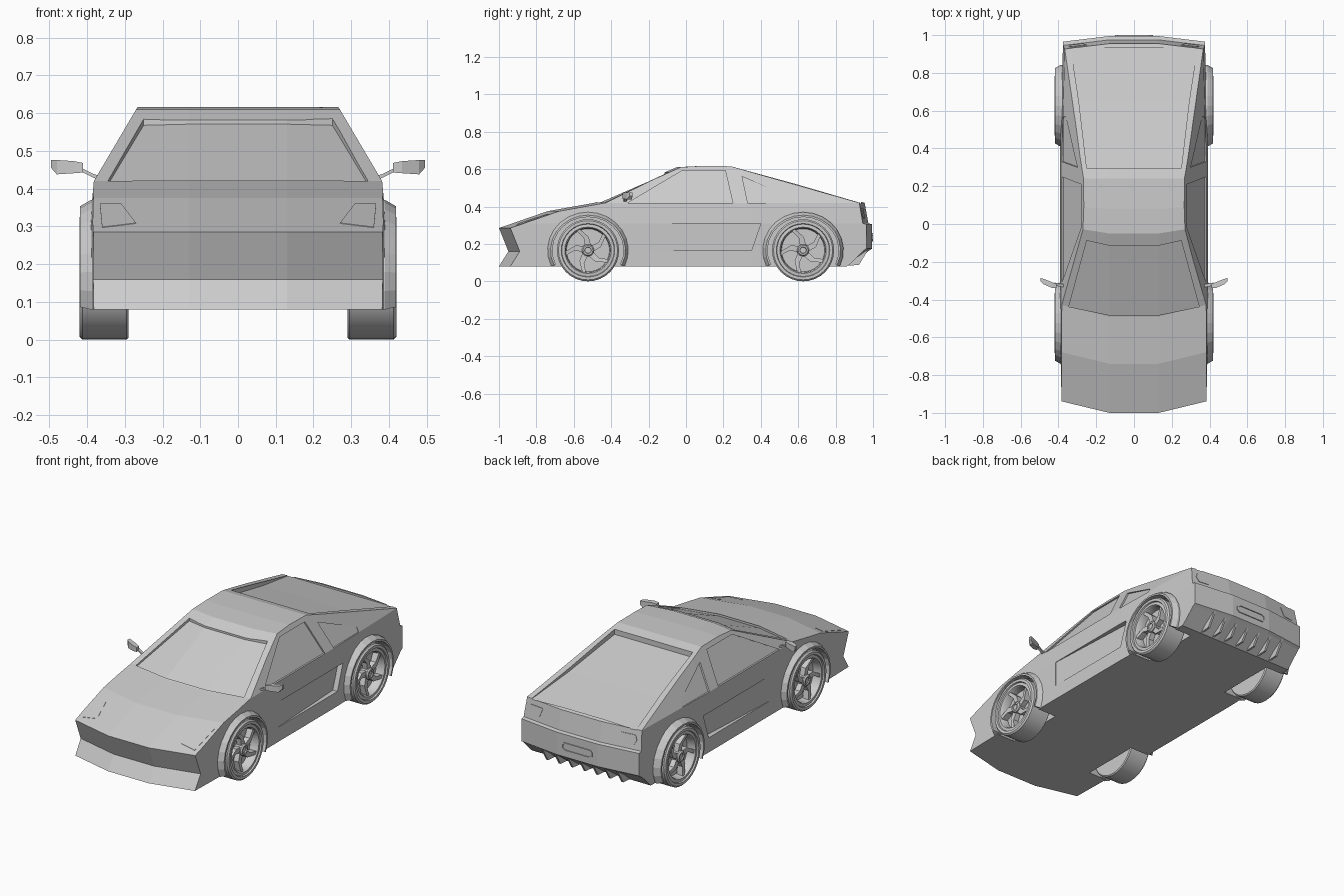
import bpy, bmesh
from math import sin, cos, pi, radians

if "Cube" in bpy.data.objects:
    bpy.data.objects.remove(bpy.data.objects["Cube"])


def loft(name, sections, smooth=False):
    """Bridge equal-length closed loops and cap both ends."""
    bm = bmesh.new()
    rows = [[bm.verts.new(p) for p in s] for s in sections]
    n = len(rows[0])
    for a, b in zip(rows, rows[1:]):
        for i in range(n):
            j = (i + 1) % n
            bm.faces.new((a[i], a[j], b[j], b[i]))
    bm.faces.new(rows[0])
    bm.faces.new(rows[-1])
    bmesh.ops.recalc_face_normals(bm, faces=bm.faces)
    me = bpy.data.meshes.new(name)
    bm.to_mesh(me)
    bm.free()
    ob = bpy.data.objects.new(name, me)
    bpy.context.collection.objects.link(ob)
    if smooth:
        bpy.ops.object.select_all(action='DESELECT')
        ob.select_set(True)
        bpy.context.view_layer.objects.active = ob
        bpy.ops.object.shade_smooth_by_angle(angle=radians(30))
    return ob


def boolean(ob, tool, op='DIFFERENCE'):
    tool.hide_render = True
    m = ob.modifiers.new("cut", 'BOOLEAN')
    m.operation, m.object, m.solver = op, tool, 'EXACT'
    bpy.context.view_layer.objects.active = ob
    bpy.ops.object.modifier_apply(modifier=m.name)
    bpy.data.objects.remove(tool)


def ring(x, cy, cz, ry, rz, n):
    return [(x, cy + ry * cos(2 * pi * i / n), cz + rz * sin(2 * pi * i / n)) for i in range(n)]


# body: bowed side profile (y, z, shift of y at the outer sides)
profile = [(-1, .285, .07), (-.74, .375, .07), (-.49, .42, .07), (-.05, .61, .045),
           (.08, .617, .02), (.24, .615, 0), (.955, .42, -.035), (.975, .31, -.035),
           (.995, .305, -.035), (.995, .175, -.035), (.98, .165, -.035), (.86, .08, 0),
           (-1, .08, .07), (-.95, .16, .07)]
body = loft("car_body", [[(x, y + (b if abs(x) > .2 else 0), z) for y, z, b in profile]
                         for x in (-.42, -.13, .13, .42)])

# body: cross-section with sloped upper sides, tapering at both ends
SLOPE = .59


def cross(y, w):
    half = [(w + .008, 0), (w + .01, .31), (w, .42), (w - SLOPE * .25, .67)]
    return [(x, y, z) for x, z in half] + [(-x, y, z) for x, z in reversed(half)]


boolean(body, loft("side_trim", [cross(-1.1, .37), cross(-.55, .382), cross(.35, .382),
                                 cross(1.1, .362)]), 'INTERSECT')


# recessed windscreen
def screen_section(xb, yb, xt, yt, zb, zt):
    return [(xb, yb, zb - .012), (xt, yt, zt - .012), (xt, yt, zt + .06), (xb, yb, zb + .06)]


outer = (-.438, -.088, .422, .58)
inner = (-.482, -.115, .4235, .583)
cols = [(-.345, -.25, outer), (-.13, -.13, inner), (.13, .13, inner), (.345, .25, outer)]
boolean(body, loft("windscreen_cutter",
                   [screen_section(xb, o[0], xt, o[1], o[2], o[3]) for xb, xt, o in cols]))

# recessed rear window and deck between the side rails
boolean(body, loft("rear_cutter", [[(-w, y, z), (w, y, z), (w, y, .72), (-w, y, .72)]
                                   for y, w, z in ((.295, .25, .57), (.65, .292, .48),
                                                   (.935, .335, .416))]))

# side windows, door scoops and wheel wells
windows = [[(-.31, .42), (-.02, .592), (.21, .592), (.25, .42)],
           [(.30, .56), (.57, .445), (.565, .42), (.33, .42)]]
scoop = [(-.2, .31, .001), (.4, .31, .03), (.35, .165, .03), (-.2, .165, .001)]
AXLES = (-.524, .626)
CZ = .166
for s in (-1, 1):
    for pts in windows:
        boolean(body, loft("window_cutter", [
            [(s * (.382 - SLOPE * (z - .42) + d), y, z) for y, z in pts] for d in (-.01, .06)]))
    boolean(body, loft("scoop_cutter", [[(s * (.391 - d), y, z) for y, z, d in scoop],
                                        [(s * .45, y, z) for y, z, d in scoop]]))
    for cy in AXLES:
        boolean(body, loft("well_cutter", [ring(s * x, cy, CZ, .2, .188, 32) for x in (.27, .5)]))

for s in (-1, 1):
    for cy, end in zip(AXLES, ("front", "rear")):
        # arch flare following the wheel well
        lip = [(.36, 0), (.418, 0), (.418, .01), (.39, .026), (.36, .026)]
        arch = []
        for i in range(17):
            a = radians(-25 + 230 * i / 16)
            arch.append([(s * x, cy + (.19 + d) * cos(a), CZ + (.178 + d) * sin(a)) for x, d in lip])
        loft(end + "_arch_flare", arch)

        # tyre with dished rim
        turned = [(.29, .13), (.29, .16), (.295, .166), (.412, .166), (.42, .158), (.42, .143),
                  (.412, .14), (.414, .124), (.405, .118), (.365, .115)]
        loft(end + "_wheel", [ring(s * x, cy, CZ, r, r, 32) for x, r in turned], True)
        loft(end + "_hub", [ring(s * x, cy, CZ, r, r, 20)
                            for x, r in ((.36, .034), (.405, .032), (.412, .026), (.412, .018),
                                         (.406, .016))], True)
        # five swept spokes
        for k in range(5):
            sections = []
            for r, sweep, w, x in ((.022, 0, .016, .398), (.07, 8, .014, .402), (.121, 26, .010, .408)):
                a = radians(90 + 72 * k + sweep)
                sections.append([(s * px, cy + r * cos(a) - t * sin(a), CZ + r * sin(a) + t * cos(a))
                                 for px, t in ((x, -w), (x, w), (.37, w), (.37, -w))])
            loft(end + "_spoke", sections)

    # door mirror: stalk and housing
    loft("mirror_stalk", [[(s * x, y - .008, z), (s * x, y + .008, z), (s * x, y + .008, z + .01),
                           (s * x, y - .008, z + .01)]
                          for x, y, z in ((.365, -.325, .423), (.385, -.325, .43), (.42, -.318, .448))])
    loft("mirror_housing", [[(s * x, y0, z0), (s * x, y1, z0), (s * x, y1, z1), (s * x, y0, z1)]
                            for x, y0, y1, z0, z1 in ((.41, -.34, -.318, .443, .468),
                                                      (.435, -.338, -.308, .441, .473),
                                                      (.48, -.318, -.29, .438, .476),
                                                      (.495, -.302, -.286, .455, .476))])

    # headlight panel lying on the bonnet
    lamp = [(.31, -.74), (.366, -.73), (.36, -.91), (.27, -.90)]
    loft("headlight", [[(s * x, y, .285 + .346 * (y + 1 - .241 * (x - .13)) + d) for x, y in lamp]
                       for d in (-.004, .0015)])

    # tail light panel
    tail = [(.25, .39), (.335, .39), (.345, .365), (.33, .335), (.27, .335)]
    loft("tail_light", [[(s * x, .955 + .18 * (.42 - z) - .121 * (x - .13) + d, z) for x, z in tail]
                        for d in (-.006, .003)])

# number plate slot with rounded ends
slot = [(-.085, .212), (.085, .212), (.1, .224), (.1, .246), (.085, .258), (-.085, .258),
        (-.1, .246), (-.1, .224)]
plate = []
for y, k in ((.985, 1), (1.0, 1), (1.0, .8), (.993, .78)):
    plate.append([(x - (1 - k) * .05 * (1 if x > 0 else -1), y, .235 + (z - .235) * k) for x, z in slot])
loft("plate_frame", plate)

# diffuser fins
for i in range(7):
    x = -.24 + .08 * i
    loft("diffuser_fin", [[(x + d, y, z) for y, z in ((.845, .082), (.925, .088), (.975, .17), (.93, .17))]
                          for d in (-.006, .006)])
